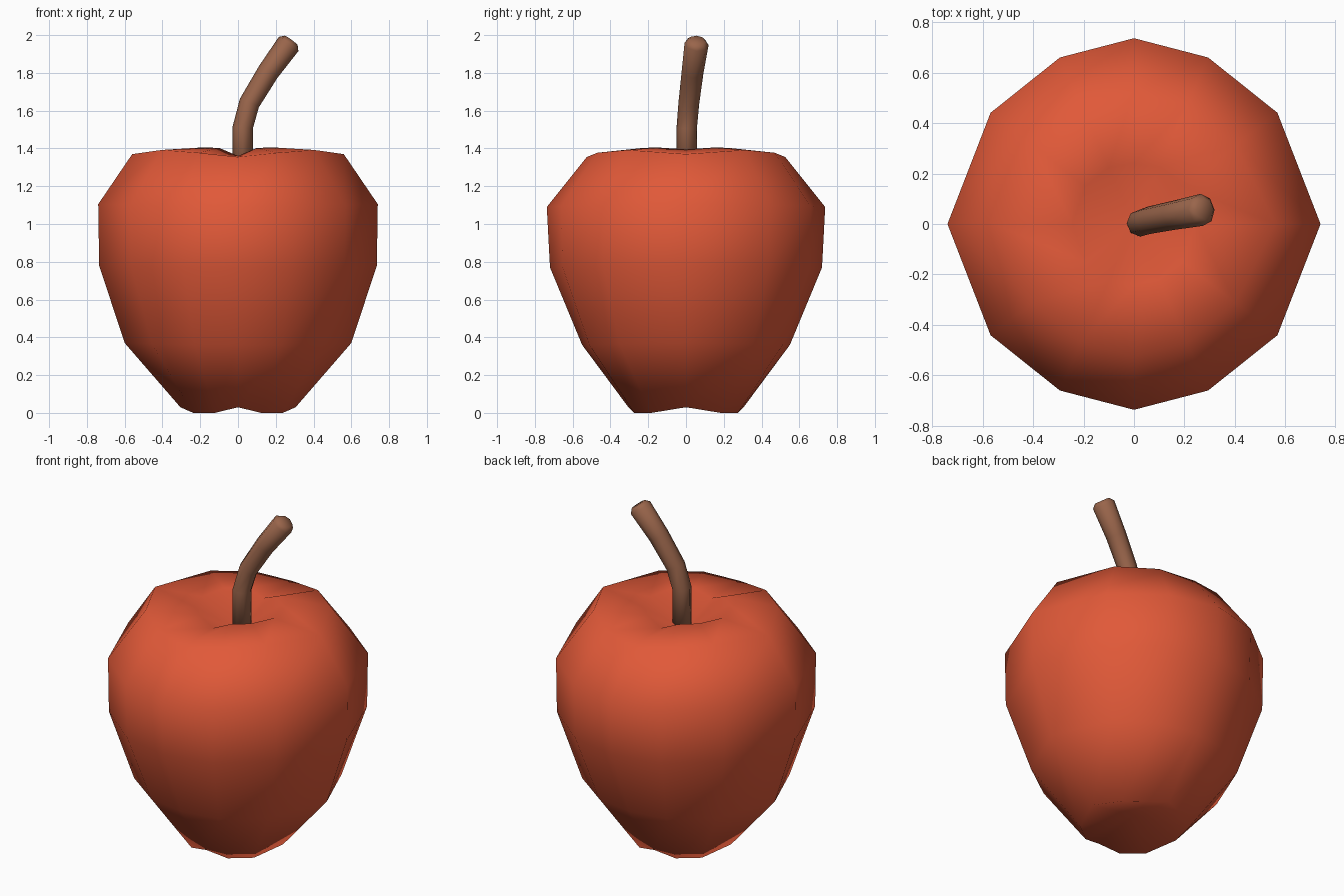
import bpy, bmesh, math
from mathutils import Vector

if "Cube" in bpy.data.objects:
    bpy.data.objects.remove(bpy.data.objects["Cube"])


def material(name, color):
    m = bpy.data.materials.new(name)
    m.diffuse_color = (*color, 1)
    m.use_nodes = True
    m.node_tree.nodes["Principled BSDF"].inputs["Base Color"].default_value = m.diffuse_color
    return m


def loft(name, rings, mat, start=None, end=None):
    """Skin matching rings; each end closes on a centre point."""
    bm = bmesh.new()
    rows = [[bm.verts.new(p) for p in ring] for ring in rings]
    n = len(rows[0])
    for a, b in zip(rows, rows[1:]):
        for i in range(n):
            j = (i + 1) % n
            bm.faces.new((a[i], a[j], b[j], b[i]))
    for row, tip in ((rows[0], start), (rows[-1], end)):
        if tip:
            c = bm.verts.new(tip)
            for i in range(n):
                bm.faces.new((row[i], row[(i + 1) % n], c))
    bmesh.ops.recalc_face_normals(bm, faces=bm.faces)
    for f in bm.faces:
        f.smooth = True
    me = bpy.data.meshes.new(name)
    bm.to_mesh(me)
    bm.free()
    me.materials.append(mat)
    ob = bpy.data.objects.new(name, me)
    bpy.context.collection.objects.link(ob)
    return ob


# Apple body: (radius, height) at four angles of one quadrant, mirrored around
ANGLES = [math.radians(a) for a in (0, 37.8, 66, 90)]
PROFILE = [
    [(0.305, 0.03), (0.30, 0.0), (0.30, 0.0), (0.305, 0.03)],
    [(0.60, 0.37), (0.575, 0.365), (0.56, 0.36), (0.55, 0.36)],
    [(0.735, 0.78), (0.715, 0.775), (0.715, 0.77), (0.72, 0.77)],
    [(0.74, 1.105), (0.72, 1.10), (0.723, 1.095), (0.737, 1.09)],
    [(0.56, 1.37), (0.51, 1.392), (0.515, 1.377), (0.525, 1.355)],
    [(0.245, 1.395), (0.245, 1.405), (0.245, 1.403), (0.24, 1.36)],
]


def quadrant_ring(row):
    pts = [(r * math.cos(a), r * math.sin(a), z) for a, (r, z) in zip(ANGLES, row)]
    half = pts + [(-x, y, z) for x, y, z in reversed(pts[:-1])]
    return half + [(x, -y, z) for x, y, z in reversed(half[1:-1])]


loft("apple_body", [quadrant_ring(r) for r in PROFILE],
     material("red_skin", (0.75, 0.10, 0.04)), (0, 0, 0.08), (0, 0, 1.26))

# Stem: octagonal tube along a leaning path with a rounded tip
PATH = [(0.025, 0.003, 1.24), (0.025, 0.004, 1.51), (0.06, 0.015, 1.64),
        (0.16, 0.035, 1.805), (0.268, 0.056, 1.953), (0.282, 0.058, 1.972)]
RADII = [0.054, 0.054, 0.055, 0.058, 0.064, 0.042]
pts = [Vector(p) for p in PATH]
rings = []
for i, (p, r) in enumerate(zip(pts, RADII)):
    t = (pts[min(i + 1, len(pts) - 1)] - pts[max(i - 1, 0)]).normalized()
    side = Vector((0, 1, 0)).cross(t).normalized()
    back = t.cross(side)
    rings.append([p + r * (side * math.cos(a) + back * math.sin(a))
                  for a in (k * math.pi / 4 for k in range(8))])
loft("stem", rings, material("brown_stem", (0.32, 0.13, 0.07)), pts[0], pts[-1])
